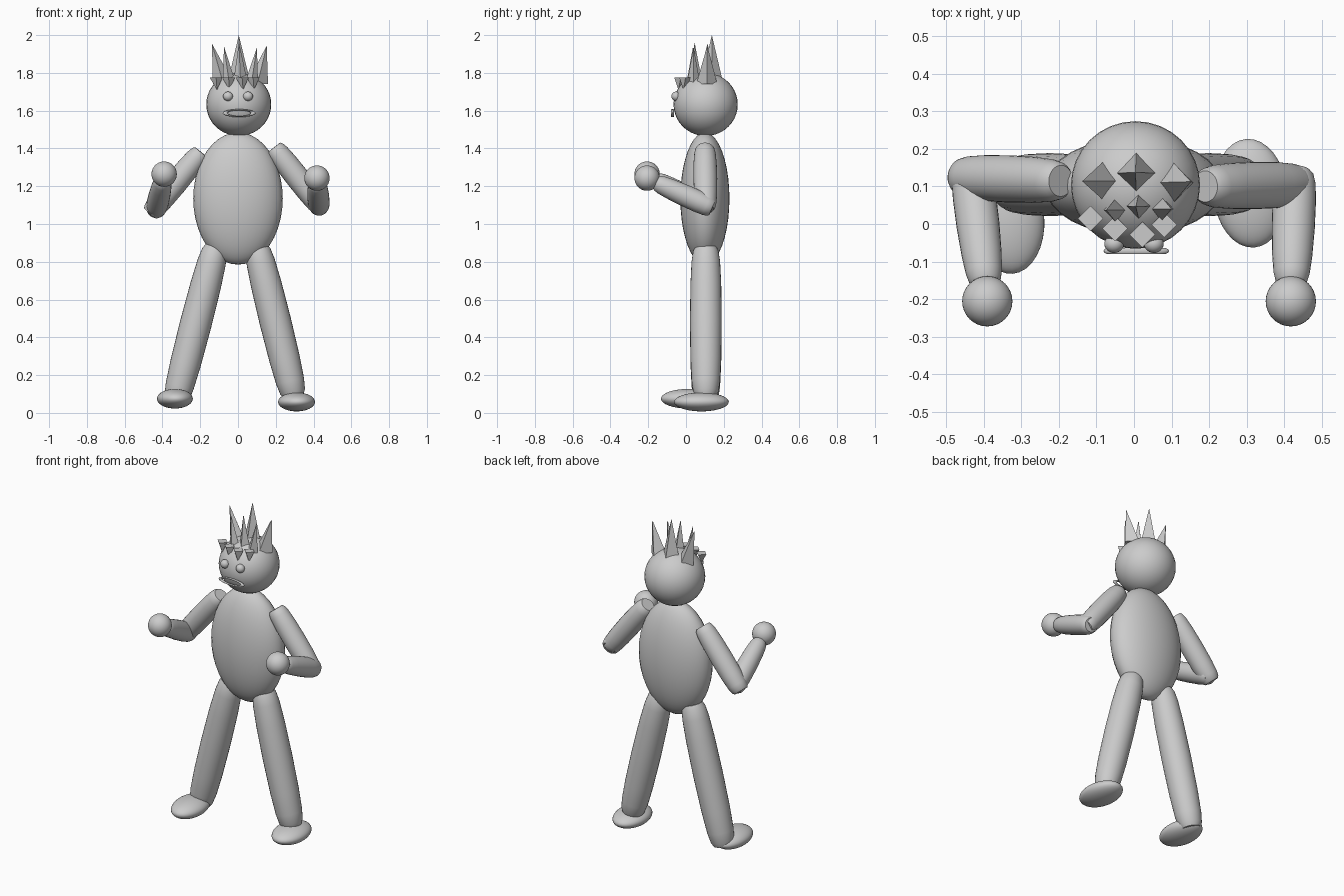
import bpy
from mathutils import Vector, Matrix
from math import sin, cos, pi, radians

cube = bpy.data.objects.get("Cube")
if cube:
    bpy.data.objects.remove(cube, do_unlink=True)

grey = bpy.data.materials.new("plain_grey")
grey.use_nodes = True
grey.diffuse_color = (0.6, 0.6, 0.6, 1)
grey.node_tree.nodes["Principled BSDF"].inputs["Base Color"].default_value = (0.6, 0.6, 0.6, 1)


def finish(obj, name, smooth=True):
    obj.name = name
    obj.data.materials.append(grey)
    if smooth:
        bpy.context.view_layer.objects.active = obj
        bpy.ops.object.select_all(action="DESELECT")
        obj.select_set(True)
        bpy.ops.object.shade_smooth_by_angle(angle=radians(40))
    return obj


def mesh_object(name, verts, faces, smooth=True):
    mesh = bpy.data.meshes.new(name)
    mesh.from_pydata(verts, [], faces)
    obj = bpy.data.objects.new(name, mesh)
    bpy.context.collection.objects.link(obj)
    return finish(obj, name, smooth)


def ball(name, centre, radii, yaw=0):
    bpy.ops.mesh.primitive_uv_sphere_add(segments=32, ring_count=20, location=centre)
    obj = bpy.context.object
    obj.scale = radii
    obj.rotation_euler.z = radians(yaw)
    return finish(obj, name)


# Limb: a barrel-shaped tube with blunt ends between two points
LIMB_PROFILE = [(0, 0.66), (0.03, 0.8), (0.1, 0.9), (0.25, 0.97), (0.5, 1)]


def limb(name, start, end, radius, end_scale=1.0, sides=28):
    start, end = Vector(start), Vector(end)
    axis = end - start
    turn = axis.to_track_quat("Z", "Y").to_matrix()
    profile = LIMB_PROFILE + [(1 - t, r) for t, r in reversed(LIMB_PROFILE[:-1])]
    verts, faces = [], []
    for t, r in profile:
        size = radius * r * (1 + (end_scale - 1) * t)
        for i in range(sides):
            a = 2 * pi * i / sides
            verts.append(start + axis * t + turn @ Vector((cos(a) * size, sin(a) * size, 0)))
    for k in range(len(profile) - 1):
        for i in range(sides):
            j = (i + 1) % sides
            faces.append((k * sides + i, k * sides + j, (k + 1) * sides + j, (k + 1) * sides + i))
    last = (len(profile) - 1) * sides
    faces.append(tuple(reversed(range(sides))))
    faces.append(tuple(range(last, last + sides)))
    return mesh_object(name, verts, faces)


# Spike: four-sided pyramid with a diamond base
def spike(name, base, radius, apex):
    base, apex = Vector(base), Vector(apex)
    corners = [base + radius * Vector((cos(i * pi / 2), sin(i * pi / 2), 0)) for i in range(4)]
    faces = [(i, (i + 1) % 4, 4) for i in range(4)] + [(3, 2, 1, 0)]
    if apex.z < base.z:
        faces = [tuple(reversed(f)) for f in faces]
    return mesh_object(name, corners + [apex], faces, smooth=False)


# Body and head
ball("torso", (0, 0.1, 1.135), (0.237, 0.13, 0.35))
ball("head", (0.004, 0.104, 1.633), (0.172, 0.17, 0.167))

# Legs and feet
limb("left_leg", (0.1, 0.105, 0.88), (0.295, 0.105, 0.09), 0.084)
limb("right_leg", (-0.118, 0.105, 0.88), (-0.33, 0.105, 0.06), 0.084)
ball("left_foot", (0.31, 0.082, 0.058), (0.098, 0.145, 0.05), 4)
ball("right_foot", (-0.334, 0.012, 0.075), (0.095, 0.145, 0.052), 4)

# Arms and fists
limb("left_upper_arm", (0.19, 0.1, 1.405), (0.445, 0.105, 1.08), 0.063)
limb("left_forearm", (0.43, 0.14, 1.085), (0.419, -0.16, 1.22), 0.062, 0.85)
ball("left_fist", (0.418, -0.206, 1.243), (0.067, 0.067, 0.067))
limb("right_upper_arm", (-0.195, 0.115, 1.38), (-0.465, 0.125, 1.055), 0.063)
limb("right_forearm", (-0.435, 0.15, 1.07), (-0.396, -0.16, 1.235), 0.062, 0.85)
ball("right_fist", (-0.391, -0.206, 1.264), (0.067, 0.067, 0.067))

# Eyes
for side, x in (("left", 0.053), ("right", -0.053)):
    ball(side + "_eye", (x, -0.053, 1.676), (0.026, 0.024, 0.025))

# Mouth: a flattened ring of lips
bpy.ops.mesh.primitive_torus_add(major_radius=1, minor_radius=0.18, major_segments=40,
                                 minor_segments=10, rotation=(pi / 2, 0, 0))
mouth = bpy.context.object
mouth.data.transform(Matrix.Diagonal((0.074, 0.018, 0.045, 1)))
mouth.location = (0.006, -0.072, 1.587)
finish(mouth, "mouth")

# Tall hair spikes, fanning outwards
spike("hair_back_right", (-0.077, 0.115, 1.74), 0.056, (-0.138, 0.114, 1.955))
spike("hair_back_middle", (0.006, 0.136, 1.75), 0.06, (0.004, 0.137, 2.0))
spike("hair_back_left", (0.103, 0.11, 1.74), 0.056, (0.152, 0.113, 1.945))
spike("hair_front_right", (-0.047, 0.037, 1.75), 0.034, (-0.074, 0.037, 1.94))
spike("hair_front_middle", (0.013, 0.048, 1.76), 0.036, (0.005, 0.046, 1.96))
spike("hair_front_left", (0.072, 0.04, 1.75), 0.034, (0.1, 0.04, 1.935))

# Fringe of small spikes hanging over the forehead
for i, (x, y) in enumerate([(-0.116, 0.015), (-0.05, -0.012), (0.022, -0.028), (0.08, -0.002)]):
    spike(f"fringe_{i + 1}", (x, y, 1.775), 0.034, (x + 0.005, y - 0.012, 1.71))
